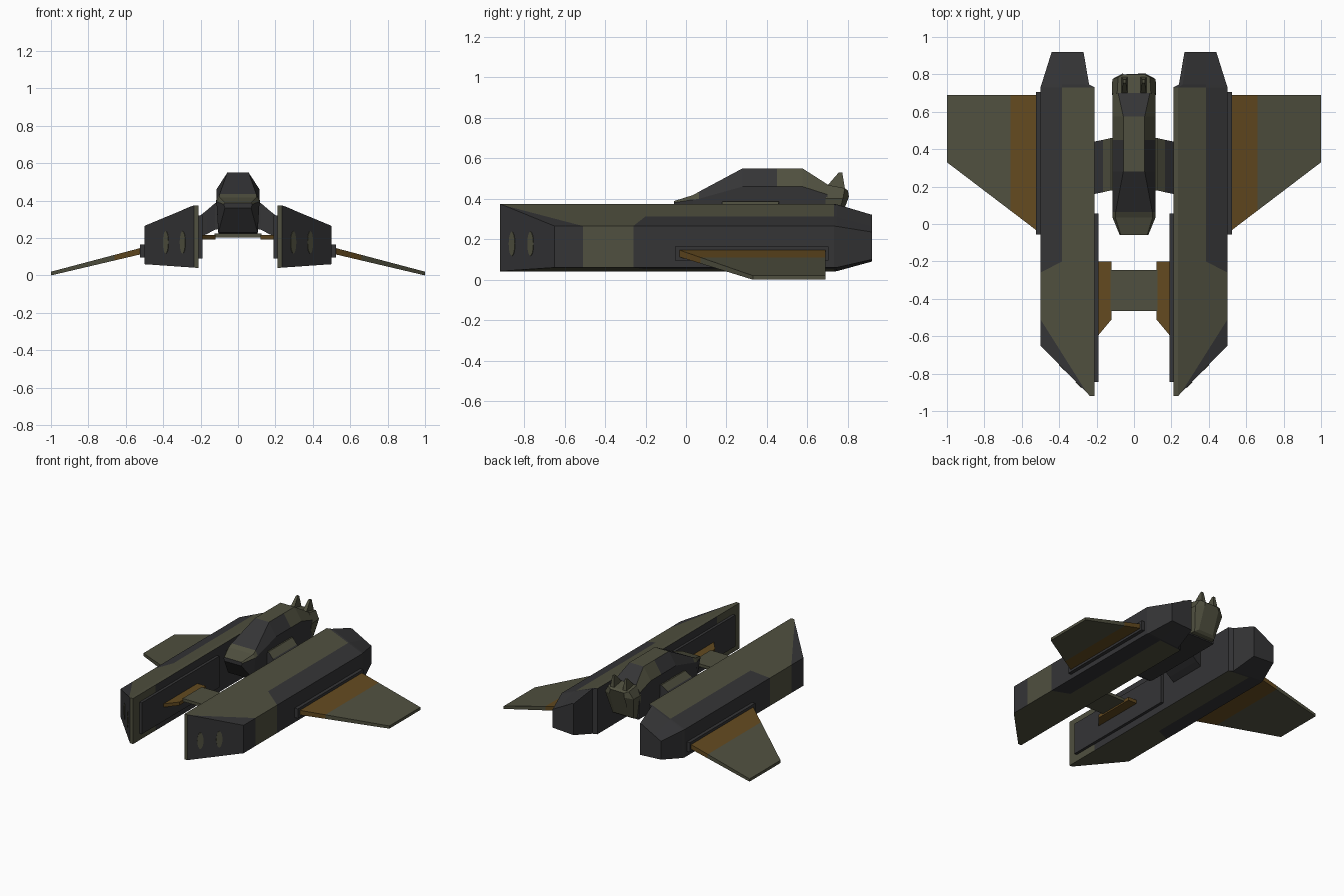
import bpy, bmesh, math
from mathutils import Vector

if "Cube" in bpy.data.objects:
    bpy.data.objects.remove(bpy.data.objects["Cube"])

OLIVE, DARK, BROWN = 0, 1, 2


def material(name, rgb):
    m = bpy.data.materials.new(name)
    m.diffuse_color = (*rgb, 1)
    m.use_nodes = True
    m.node_tree.nodes["Principled BSDF"].inputs["Base Color"].default_value = m.diffuse_color
    return m


MATS = [material("olive_green", (0.080, 0.080, 0.050)),
        material("charcoal_grey", (0.035, 0.035, 0.037)),
        material("rust_brown", (0.125, 0.068, 0.014))]


def loft(name, sections, rule, mirror=False, cuts=(), trim=None):
    """Skin equal-length point rings, cut colour borders, colour faces by rule."""
    bm = bmesh.new()
    rings = [[bm.verts.new(p) for p in s] for s in sections]
    n = len(rings[0])
    for a, b in zip(rings, rings[1:]):
        for i in range(n):
            j = (i + 1) % n
            bm.faces.new((a[i], a[j], b[j], b[i]))
    bm.faces.new(rings[0])
    bm.faces.new(rings[-1])
    bmesh.ops.recalc_face_normals(bm, faces=bm.faces)

    def cut(co, no, clear):
        geom = bm.verts[:] + bm.edges[:] + bm.faces[:]
        return bmesh.ops.bisect_plane(bm, geom=geom, dist=1e-5, plane_co=co,
                                      plane_no=no, clear_outer=clear)
    if trim:
        cut(*trim, True)
        bmesh.ops.holes_fill(bm, edges=[e for e in bm.edges if e.is_boundary])
    for co, no in cuts:
        cut(co, no, False)
    bmesh.ops.recalc_face_normals(bm, faces=bm.faces)
    bm.normal_update()
    for f in bm.faces:
        f.material_index = rule(f.calc_center_median(), f.normal) if callable(rule) else rule
    me = bpy.data.meshes.new(name)
    bm.to_mesh(me)
    bm.free()
    for m in MATS:
        me.materials.append(m)
    ob = bpy.data.objects.new(name, me)
    bpy.context.collection.objects.link(ob)
    if mirror:
        mod = ob.modifiers.new("mirror", 'MIRROR')
        mod.use_axis = (True, False, False)
        mod.use_mirror_merge = False
    return ob


def box(name, x, y, z, rule, mirror=False):
    ring = [(x[0], z[0]), (x[1], z[0]), (x[1], z[1]), (x[0], z[1])]
    return loft(name, [[(a, t, b) for a, b in ring] for t in y], rule, mirror)


# Side hulls: five-sided prism, chamfered nose, tapered stern
main = [(.21, .04), (.21, .375), (.235, .375), (.5, .265), (.5, .06)]
step = [(.24, .042), (.24, .372), (.26, .366), (.495, .263), (.495, .06)]
stern = [(.27, .09), (.27, .32), (.285, .318), (.44, .235), (.44, .10)]
corner_no = Vector((.38, -.24, 0)).normalized()
corner_co = Vector((.5, -.51, 0))
curve_no = Vector((.06, .115, 0)).normalized()
curve_co = Vector((.385, -.20, 0))


def hull_colour(c, n):
    if n.y < -.9:
        return OLIVE
    if n.y < -.5 or c.y > .735:
        return DARK
    if n.x < -.9:                                    # inner wall
        return OLIVE if c.y < -.66 else DARK
    if n.z < -.5:                                    # underside
        return OLIVE if c.y < -.2 or c.x < .385 else DARK
    if n.x > .9:                                     # outer wall
        return OLIVE if -.51 < c.y < -.26 else DARK
    if (c - corner_co).dot(corner_no) > 0:           # top, nose corner
        return DARK
    return DARK if c.x > .385 and (c - curve_co).dot(curve_no) > 0 else OLIVE


loft("side_hull",
     [[(x, y, z) for x, z in s] for y, s in
      ((-.92, main), (.73, main), (.745, step), (.92, stern))],
     hull_colour, True,
     cuts=[((.385, 0, 0), (1, 0, 0)), (curve_co, curve_no), (corner_co, corner_no),
           ((0, -.51, 0), (0, 1, 0)), ((0, -.66, 0), (0, 1, 0))],
     trim=((.235, -.92, 0), (.27, -.265, 0)))

# Oval ports on the nose chamfers
tangent = Vector((.265, .27, 0)).normalized()
normal = Vector((.27, -.265, 0)).normalized()
for k, x in enumerate((.295, .385)):
    c = Vector((x, -.92 + (x - .235) * .27 / .265, .177))
    ring = [c + tangent * .021 * math.cos(t) + Vector((0, 0, .06 * math.sin(t)))
            for t in [i * math.tau / 16 for i in range(16)]]
    loft(f"nose_port_{k + 1}", [[p + normal * d for p in ring] for d in (-.003, .003)],
         OLIVE, True)

# Inner wall panels and wing root plates
box("inner_panel", (.19, .212), (-.845, .055), (.09, .32), DARK, True)
box("wing_root", (.495, .525), (-.055, .705), (.095, .165), DARK, True)

# Drooping wings with a brown root band
wing = []
for x in (.52, .66, 1.0):
    t = (x - .52) / .48
    lead, mid, h = -.035 + .365 * t, .13 - .12 * t, .017 - .007 * t
    wing.append([(x, lead, mid + h), (x, .69, mid + h), (x, .69, mid - h), (x, lead, mid - h)])
loft("wing", wing, lambda c, n: BROWN if c.x < .655 else OLIVE, True)

# Front cross strut and its brown end mounts
box("cross_strut", (-.125, .125), (-.465, -.245), (.203, .225), OLIVE)
mount = [(.12, -.20), (.195, -.20), (.195, -.60), (.12, -.51)]
loft("strut_mount", [[(x, y, z) for x, y in mount] for z in (.192, .217)], BROWN, True)

# Fuselage arms to the hulls
arm = []
for x, y0, y1, z0, z1 in ((.09, .18, .46, .25, .387), (.122, .18, .46, .245, .387),
                          (.165, .17, .45, .222, .35), (.215, .16, .44, .20, .31)):
    arm.append([(x, y0, z0), (x, y1, z0), (x, y1, z1), (x, y0, z1)])
loft("fuselage_arm", arm, lambda c, n: OLIVE if n.z > .5 and c.x < .165 else DARK, True)

# Central fuselage: rings of (y, bottom, shoulder, roof) as (half width, height)
body = [(-.06, (.07, .36), (.076, .38), (.07, .388)),
        (.035, (.105, .23), (.115, .395), (.10, .418)),
        (.065, (.105, .22), (.115, .40), (.098, .435)),
        (.28, (.105, .22), (.115, .46), (.057, .55)),
        (.575, (.105, .22), (.115, .46), (.057, .55)),
        (.70, (.105, .22), (.115, .42), (.085, .47))]


def body_colour(c, n):
    if n.z > .3 and abs(c.x) < .02:                  # roof strip
        return OLIVE if c.y < .06 or .28 < c.y < .575 else DARK
    if n.z > .2:                                     # canopy sides
        return OLIVE if c.y > .45 or c.y < .06 else DARK
    return DARK


def ring(y, *pairs):
    return [(w, y, z) for w, z in pairs] + [(-w, y, z) for w, z in reversed(pairs)]


loft("fuselage", [ring(*s) for s in body], body_colour, cuts=[((0, .45, 0), (0, 1, 0))])

# Faceted tail block
tail = [[(.10, .68, .225), (.118, .69, .40), (.09, .70, .468)],
        [(.085, .73, .235), (.116, .775, .40), (.085, .785, .452)],
        [(.06, .745, .25), (.06, .805, .41), (.055, .80, .44)]]
loft("tail_block", [s + [(-x, y, z) for x, y, z in reversed(s)] for s in tail], OLIVE)

# Twin tail fins
fin = [(.69, .455), (.755, .53), (.772, .53), (.787, .44)]
loft("tail_fin", [[(x + (.01 if z > .5 else 0) * s, y, z) for y, z in fin]
                  for x, s in ((.033, 1), (.068, -1))], OLIVE, True)
